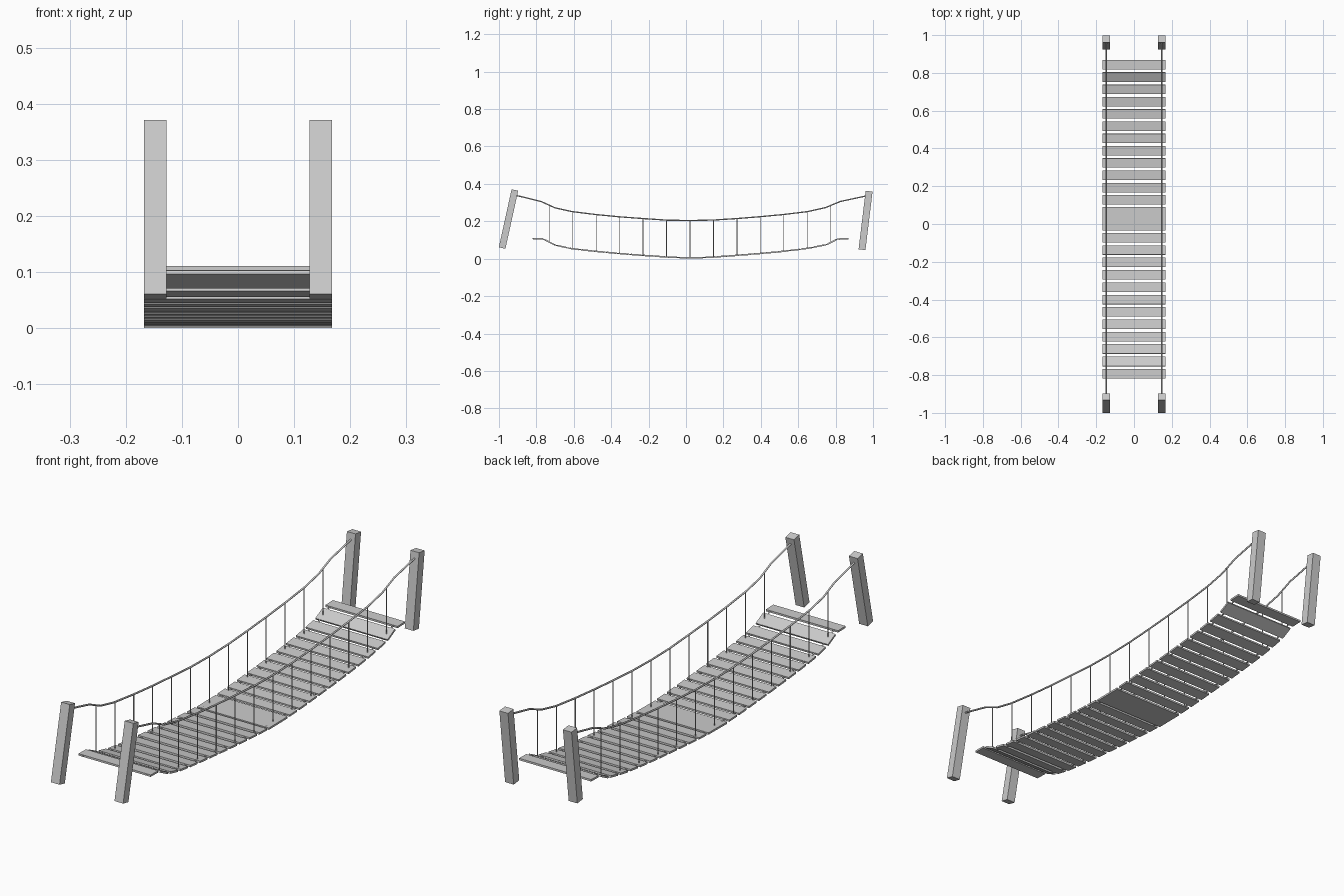
import bpy, math
from mathutils import Vector, Matrix

if "Cube" in bpy.data.objects:
    bpy.data.objects.remove(bpy.data.objects["Cube"])

ROPE_X = 0.1475

# Side profiles as (y, z)
DECK = [(-0.82, .107), (-0.765, .106), (-0.70, .073), (-0.61, .053), (-0.48, .039),
        (-0.356, .028), (-0.233, .018), (-0.10, .009), (0.03, .0045), (0.15, .009),
        (0.275, .018), (0.40, .028), (0.527, .040), (0.65, .055), (0.755, .076),
        (0.81, .105), (0.88, .107)]
RAIL = [(-0.91, .339), (-0.775, .306), (-0.70, .272), (-0.61, .252), (-0.48, .236),
        (-0.356, .224), (-0.233, .215), (-0.10, .206), (0.02, .204), (0.15, .207),
        (0.275, .215), (0.40, .225), (0.527, .237), (0.65, .252), (0.745, .273),
        (0.825, .306), (0.965, .336)]


def height(path, y):
    for (y0, z0), (y1, z1) in zip(path, path[1:]):
        if y <= y1:
            return z0 + (z1 - z0) * (y - y0) / (y1 - y0)
    return path[-1][1]


def beam(name, a, b, width, thick):
    """Box running from a to b in the YZ plane at x = a.x."""
    a, b = Vector(a), Vector(b)
    d = b - a
    bpy.ops.mesh.primitive_cube_add(size=1)
    o = bpy.context.object
    o.name = name
    o.data.transform(Matrix.Diagonal((width, d.length, thick, 1)))
    o.data.transform(Matrix.Rotation(math.atan2(d.z, d.y), 4, 'X'))
    o.location = (a + b) / 2
    return o


def plank(i, y, half):
    y0, y1 = y - half, y + half
    beam(f"deck_plank_{i}", (0, y0, height(DECK, y0)), (0, y1, height(DECK, y1)), 0.335, 0.008)


def rope(name, points, radius):
    cu = bpy.data.curves.new(name, 'CURVE')
    cu.dimensions = '3D'
    cu.bevel_depth = radius
    cu.bevel_resolution = 1
    cu.use_fill_caps = True
    s = cu.splines.new('POLY')
    s.points.add(len(points) - 1)
    for p, co in zip(s.points, points):
        p.co = (*co, 1)
    o = bpy.data.objects.new(name, cu)
    bpy.context.collection.objects.link(o)


# Deck planks, with one wide board in the middle
centres = [-0.793 + 0.0655 * i for i in range(12)] + [0.128 + 0.065 * i for i in range(12)]
for i, y in enumerate(centres):
    plank(i, y, 0.0248)
beam("wide_middle_board", (0, -0.034, .0045), (0, 0.09, .0058), 0.335, 0.008)

for side, sx in (("left", -1), ("right", 1)):
    x = sx * ROPE_X
    # Leaning posts
    beam(f"front_post_{side}", (x, -0.983, .057), (x, -0.915, .367), 0.04, 0.036)
    beam(f"back_post_{side}", (x, 0.941, .048), (x, 0.979, .361), 0.04, 0.037)
    # Hand rope, and the thin rope threaded through the planks
    rope(f"hand_rope_{side}", [(x, y, z) for y, z in RAIL], 0.0038)
    rope(f"deck_rope_{side}", [(x, min(y, 0.85), z) for y, z in DECK], 0.003)
    # Vertical hangers
    for i in range(13):
        y = -0.731 + 0.1254 * i
        rope(f"hanger_{side}_{i}", [(x, y, height(DECK, y)), (x, y, height(RAIL, y))], 0.0022)
